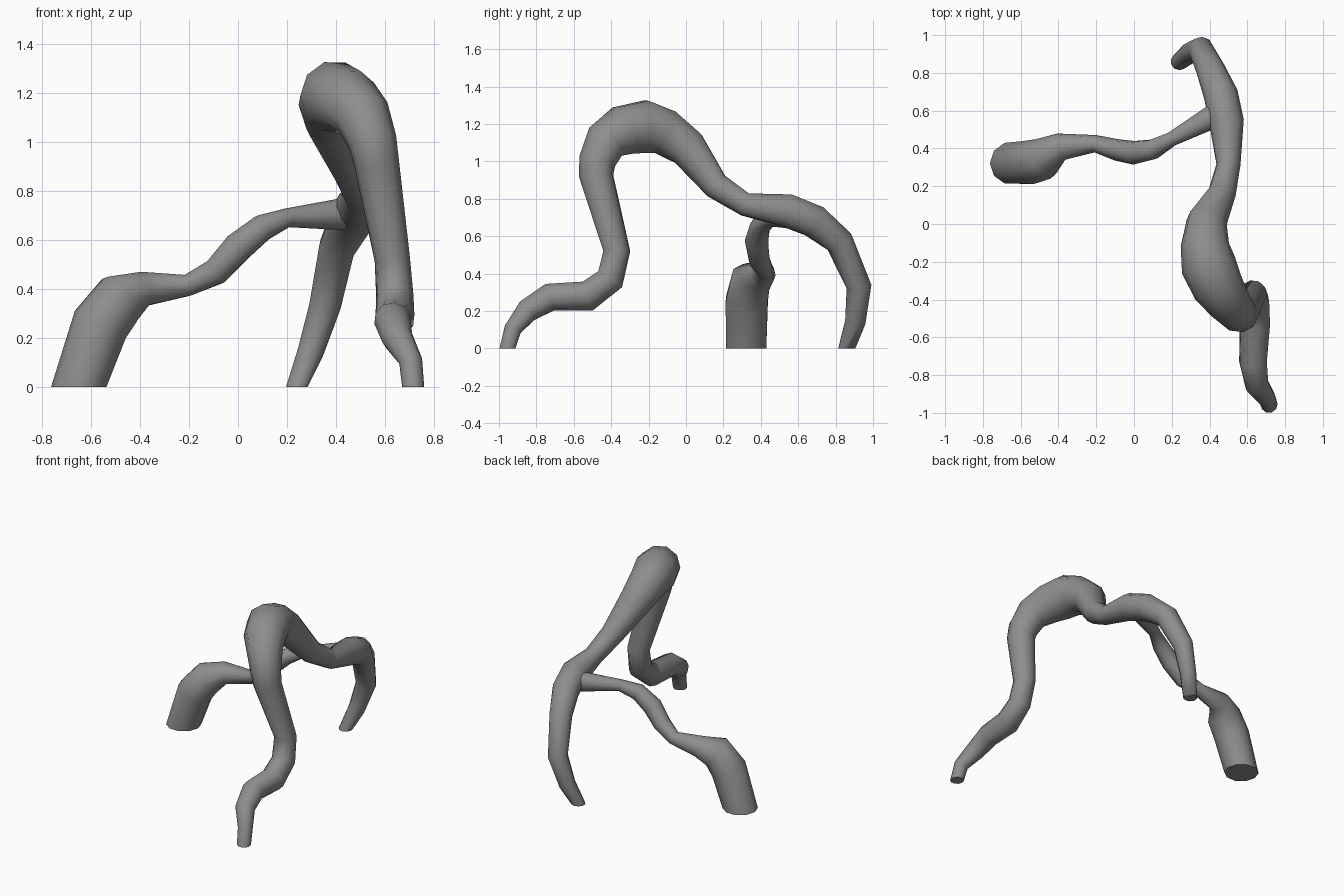
import bpy, bmesh, math
from mathutils import Vector

cube = bpy.data.objects.get("Cube")
if cube:
    bpy.data.objects.remove(cube, do_unlink=True)

grey = bpy.data.materials.new("plain_grey")
grey.use_nodes = True
colour = (0.27, 0.27, 0.27, 1)
grey.diffuse_color = colour
grey.node_tree.nodes["Principled BSDF"].inputs["Base Color"].default_value = colour

SIDES = 10
UP = Vector((0, 0, 1))


def tube(name, path, flat_ends):
    """Sweep a ring along (x, y, z, radius) points; flat ends rest on the ground."""
    pts = [Vector(p[:3]) for p in path]
    last = len(pts) - 1
    bm = bmesh.new()
    rings, side = [], None
    for i, p in enumerate(pts):
        before = (p - pts[i - 1]).normalized() if i else Vector()
        after = (pts[i + 1] - p).normalized() if i < last else Vector()
        t = (before + after).normalized()
        if i in flat_ends:
            t = UP if t.z > 0 else -UP
        # Carry the ring orientation along so the tube does not twist
        if side is None:
            side = Vector((1, 0, 0))
        side = (side - t * side.dot(t)).normalized()
        other = t.cross(side)
        ring = []
        for k in range(SIDES):
            a = math.tau * k / SIDES
            ring.append(bm.verts.new(p + path[i][3] * (side * math.cos(a) + other * math.sin(a))))
        rings.append(ring)
    for a, b in zip(rings, rings[1:]):
        for k in range(SIDES):
            n = (k + 1) % SIDES
            bm.faces.new((a[k], a[n], b[n], b[k]))
    bm.faces.new(rings[0][::-1])
    bm.faces.new(rings[-1])
    bmesh.ops.recalc_face_normals(bm, faces=bm.faces[:])
    mesh = bpy.data.meshes.new(name)
    bm.to_mesh(mesh)
    bm.free()
    mesh.materials.append(grey)
    obj = bpy.data.objects.new(name, mesh)
    bpy.context.collection.objects.link(obj)
    bpy.ops.object.select_all(action="DESELECT")
    obj.select_set(True)
    bpy.context.view_layer.objects.active = obj
    bpy.ops.object.shade_smooth_by_angle(angle=math.radians(60))
    return obj


# Main arch: front foot, over the hump, down to the back foot
main_path = [
    (.715, -.955, 0, .045), (.705, -.925, .105, .048), (.65, -.85, .2, .064),
    (.63, -.73, .273, .075), (.64, -.525, .28, .082), (.64, -.405, .37, .077),
    (.63, -.37, .52, .073), (.565, -.48, .92, .093), (.55, -.475, 1.0, .1),
    (.51, -.43, 1.105, .115), (.445, -.335, 1.165, .137), (.395, -.22, 1.185, .147),
    (.375, -.11, 1.155, .128), (.385, .01, 1.07, .108), (.465, .16, .87, .075),
    (.5, .315, .77, .064), (.49, .54, .737, .092), (.46, .685, .68, .091),
    (.405, .82, .57, .077), (.355, .925, .33, .067), (.295, .905, .14, .055),
    (.24, .86, 0, .046),
]
tube("main_arch", main_path, {0, len(main_path) - 1})

# Side branch: thick right foot, thin middle, flaring into the arch
branch_path = [
    (-.65, .322, 0, .113), (-.562, .325, .255, .118), (-.48, .345, .36, .112),
    (-.385, .41, .4, .073), (-.205, .425, .415, .046), (-.09, .392, .47, .057),
    (0, .377, .57, .063), (.1, .395, .65, .055), (.2, .45, .69, .039),
    (.43, .575, .705, .066),
]
tube("side_branch", branch_path, {0})
